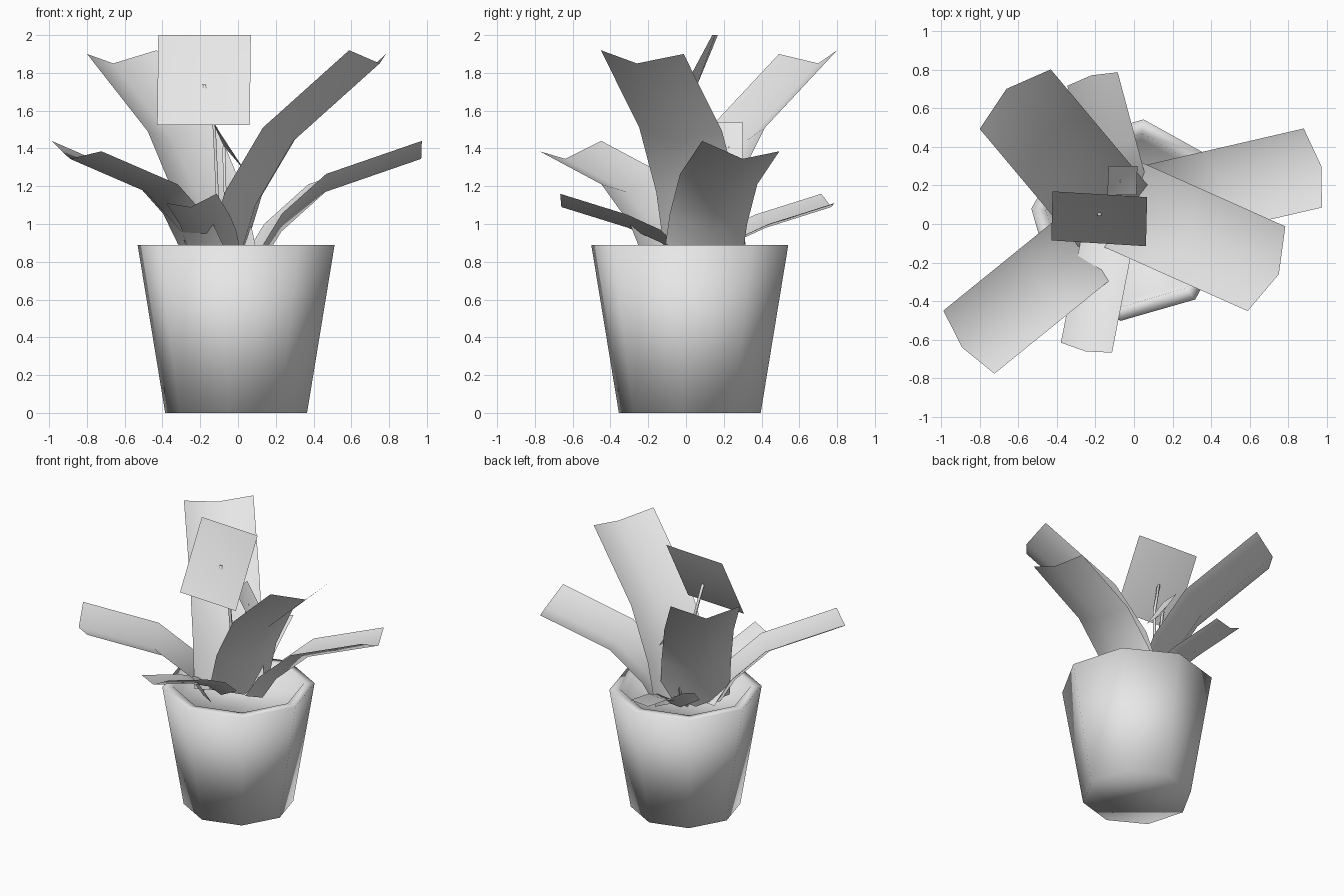
import bpy, bmesh, math
from mathutils import Vector

if "Cube" in bpy.data.objects:
    bpy.data.objects.remove(bpy.data.objects["Cube"])

# One plain clay colour for everything
grey = bpy.data.materials.new("clay_grey")
grey.use_nodes = True
grey.diffuse_color = (0.8, 0.8, 0.8, 1)
grey.node_tree.nodes["Principled BSDF"].inputs["Base Color"].default_value = (0.8, 0.8, 0.8, 1)


def finish(bm, name, recalc=False):
    if recalc:
        bmesh.ops.recalc_face_normals(bm, faces=bm.faces[:])
    for f in bm.faces:
        f.smooth = True
    mesh = bpy.data.meshes.new(name)
    bm.to_mesh(mesh)
    bm.free()
    mesh.materials.append(grey)
    obj = bpy.data.objects.new(name, mesh)
    bpy.context.collection.objects.link(obj)
    return obj


def loft(rows, name, closed=False, caps=False):
    """Skin a list of point rows with quads."""
    bm = bmesh.new()
    vs = [[bm.verts.new(p) for p in row] for row in rows]
    n = len(vs[0])
    for a, b in zip(vs, vs[1:]):
        for i in range(n if closed else n - 1):
            j = (i + 1) % n
            bm.faces.new((a[i], b[i], b[j], a[j]))
    if caps:
        bm.faces.new(vs[0])
        bm.faces.new(vs[-1])
    return finish(bm, name, caps)


def ring(radius, z, sides=8, turn=math.radians(83.5), cx=-0.01, cy=0.02):
    return [(cx + radius * math.cos(turn + math.tau * i / sides),
             cy + radius * math.sin(turn + math.tau * i / sides), z) for i in range(sides)]


# Pot with thick rim, inner wall and soil floor
loft([ring(r, z) for r, z in ((0.378, 0), (0.525, 0.89), (0.45, 0.89), (0.42, 0.78))],
     "pot", closed=True, caps=True)


# Folded leaves: a keel profile (distance out, height) with a raised edge on both sides
def leaf(name, tip, azimuth, keel, half_width, back, lift_cw, lift_ccw):
    a = math.radians(azimuth)
    out, side = Vector((math.cos(a), math.sin(a), 0)), Vector((-math.sin(a), math.cos(a), 0))
    base = Vector((*tip, 0)) - out * keel[-1][0]
    rows = []
    for u, z in keel:
        mid = base + out * u + Vector((0, 0, z))
        edge = mid - out * back
        rows.append((edge - side * half_width + Vector((0, 0, lift_cw)), mid,
                     edge + side * half_width + Vector((0, 0, lift_ccw))))
    return loft(rows, name)


tall = ((-0.02, 0.8), (0.08, 1.1), (0.3, 1.44), (0.8, 1.85))
middle = ((-0.06, 0.8), (0.04, 0.96), (0.28, 1.17), (0.8, 1.345))
low = ((-0.05, 0.8), (0.06, 0.9), (0.24, 0.98), (0.6, 1.09))

for name, tip, azimuth in (("tall_leaf_back", (-0.66, 0.7), 130),
                           ("tall_leaf_front", (0.75, -0.26), -24)):
    leaf(name, tip, azimuth, tall, 0.24, 0.07, 0.07, 0.05)
for name, tip, azimuth in (("middle_leaf_front", (-0.89, -0.64), 219),
                           ("middle_leaf_back", (0.97, 0.3), 13)):
    leaf(name, tip, azimuth, middle, 0.21, 0.045, 0.095, 0.04)
for name, tip, azimuth in (("low_leaf_front", (-0.25, -0.66), 259),
                           ("low_leaf_back", (-0.22, 0.77), 105)):
    leaf(name, tip, azimuth, low, 0.135, 0.02, 0.02, 0.07)


# Square blooms: a sheet spanned by two directions, dished in the centre
def bloom(name, centre, across, up, dish):
    centre, across, up = Vector(centre), Vector(across), Vector(up)
    normal = across.cross(up).normalized()
    rows = [[centre + across * i + up * j - normal * (dish if i == j == 0 else 0)
             for i in (-1, 0, 1)] for j in (1, 0, -1)]
    return loft(rows, name)


bloom("large_bloom", (-0.18, 0.027, 1.762), (0.245, -0.015, 0), (0.003, 0.127, 0.238), 0.04)
bloom("small_bloom", (-0.06, 0.225, 1.425), (0.075, 0, -0.115), (0.003, 0.075, 0), 0.02)


# Thin four-sided stalks
def stalk(name, path, size=0.011):
    rows = [ring(size, z, 4, math.pi / 4, x, y) for x, y, z in path]
    return loft(rows, name, closed=True, caps=True)


stalk("large_stalk", ((-0.08, 0.1, 0.8), (-0.11, 0.09, 1.16), (-0.125, 0.07, 1.5), (-0.18, 0.05, 1.74)))
stalk("small_stalk", ((-0.04, 0.12, 0.8), (-0.07, 0.18, 1.2), (-0.075, 0.22, 1.41)))
